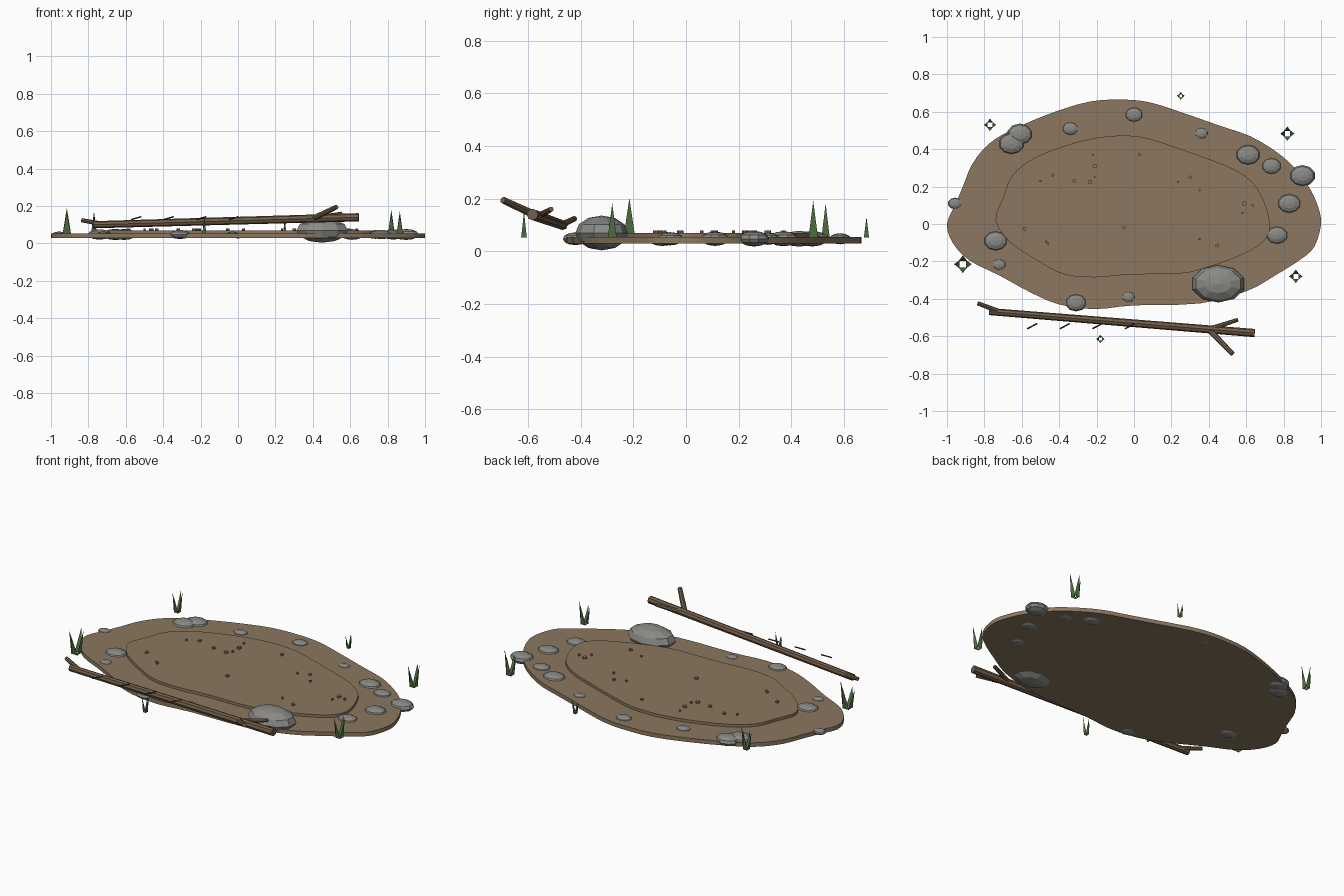
import bpy
import bmesh
import math
from mathutils import Vector

cube = bpy.data.objects.get("Cube")
if cube:
    bpy.data.objects.remove(cube, do_unlink=True)


def material(name, rgb):
    mat = bpy.data.materials.new(name)
    mat.use_nodes = True
    color = (*rgb, 1.0)
    mat.diffuse_color = color
    mat.node_tree.nodes["Principled BSDF"].inputs["Base Color"].default_value = color
    return mat


SOIL = material("brown soil", (0.26, 0.185, 0.115))
STONE = material("grey stone", (0.25, 0.25, 0.235))
WOOD = material("brown wood", (0.17, 0.11, 0.065))
TWIG = material("dark bark", (0.07, 0.05, 0.035))
GRASS = material("green grass", (0.09, 0.18, 0.06))


def finish(bm, name, mat):
    mesh = bpy.data.meshes.new(name)
    bm.to_mesh(mesh)
    bm.free()
    mesh.materials.append(mat)
    obj = bpy.data.objects.new(name, mesh)
    bpy.context.collection.objects.link(obj)
    return obj


def smooth_loop(points, steps=3):
    """Closed Catmull-Rom loop through the given points."""
    pts = [Vector(p) for p in points]
    count = len(pts)
    loop = []
    for i in range(count):
        a, b, c, d = (pts[(i + k) % count] for k in (-1, 0, 1, 2))
        for s in range(steps):
            t = s / steps
            loop.append(0.5 * (2 * b + (c - a) * t + (2 * a - 5 * b + 4 * c - d) * t ** 2
                               + (3 * b - a - 3 * c + d) * t ** 3))
    return loop


def slab(name, outline, bottom, top, mat):
    bm = bmesh.new()
    face = bm.faces.new([bm.verts.new((p.x, p.y, bottom)) for p in smooth_loop(outline)])
    extruded = bmesh.ops.extrude_face_region(bm, geom=[face])
    verts = [v for v in extruded["geom"] if isinstance(v, bmesh.types.BMVert)]
    bmesh.ops.translate(bm, vec=(0, 0, top - bottom), verts=verts)
    bmesh.ops.recalc_face_normals(bm, faces=bm.faces)
    return finish(bm, name, mat)


def stone(name, center, radii):
    bm = bmesh.new()
    bmesh.ops.create_uvsphere(bm, u_segments=10, v_segments=6, radius=1)
    bmesh.ops.scale(bm, vec=radii, verts=bm.verts)
    bmesh.ops.translate(bm, vec=center, verts=bm.verts)
    return finish(bm, name, STONE)


def rod(name, start, end, r1, r2, mat, sides=8):
    start, end = Vector(start), Vector(end)
    axis = end - start
    bm = bmesh.new()
    bmesh.ops.create_cone(bm, cap_ends=True, segments=sides, radius1=r1, radius2=r2,
                          depth=axis.length)
    bmesh.ops.rotate(bm, verts=bm.verts, cent=(0, 0, 0),
                     matrix=axis.to_track_quat("Z", "Y").to_matrix())
    bmesh.ops.translate(bm, vec=(start + end) / 2, verts=bm.verts)
    return finish(bm, name, mat)


def grass_tuft(name, x, y, height, spread):
    # Four flat blades around a square, each leaning outward
    bm = bmesh.new()
    for i in range(4):
        angle = i * math.pi / 2
        out = Vector((math.cos(angle), math.sin(angle), 0))
        side = Vector((-out.y, out.x, 0))
        base = Vector((x, y, 0.052)) + out * spread * 0.35
        tip = base + out * spread * 0.6 + Vector((0, 0, height * (1 - 0.08 * i)))
        bm.faces.new([bm.verts.new(p) for p in
                      (base - side * spread * 0.45, base + side * spread * 0.45, tip)])
    return finish(bm, name, GRASS)


# Ground: wide bank with a raised inner bed
BANK = [(1, 0), (0.985, 0.09), (0.94, 0.19), (0.86, 0.3), (0.755, 0.39), (0.62, 0.47),
        (0.46, 0.525), (0.245, 0.6), (0.085, 0.65), (-0.05, 0.665), (-0.235, 0.655),
        (-0.45, 0.59), (-0.66, 0.5), (-0.78, 0.425), (-0.865, 0.32), (-0.915, 0.2),
        (-0.955, 0.105), (-1, 0), (-0.97, -0.1), (-0.88, -0.195), (-0.72, -0.275),
        (-0.555, -0.365), (-0.4, -0.43), (-0.21, -0.455), (0, -0.435), (0.35, -0.425),
        (0.6, -0.36), (0.755, -0.275), (0.89, -0.19), (0.965, -0.12)]
BED = [(0.725, 0.02), (0.66, 0.19), (0.54, 0.29), (0.35, 0.365), (0.165, 0.43),
       (0.03, 0.467), (-0.13, 0.47), (-0.315, 0.435), (-0.53, 0.355), (-0.65, 0.26),
       (-0.7, 0.14), (-0.74, 0.02), (-0.66, -0.1), (-0.5, -0.205), (-0.37, -0.27),
       (-0.21, -0.285), (-0.02, -0.27), (0.245, -0.265), (0.38, -0.235),
       (0.565, -0.17), (0.7, -0.085)]
slab("ground_bank", BANK, 0.03, 0.054, SOIL)
slab("raised_bed", BED, 0.05, 0.07, SOIL)

# Boulder and edge stones: x, y, radius
stone("boulder", (0.45, -0.32, 0.07), (0.145, 0.1, 0.066))
STONES = [(-0.61, 0.48, 0.07), (-0.655, 0.43, 0.072), (-0.34, 0.51, 0.045),
          (0, 0.585, 0.05), (0.36, 0.485, 0.038), (0.61, 0.37, 0.068),
          (0.735, 0.31, 0.055), (0.9, 0.258, 0.07), (0.83, 0.11, 0.065),
          (0.765, -0.06, 0.06), (-0.74, -0.09, 0.066), (-0.72, -0.217, 0.038),
          (-0.31, -0.42, 0.058), (-0.03, -0.39, 0.037), (-0.957, 0.11, 0.038)]
for i, (x, y, r) in enumerate(STONES):
    stone(f"edge_stone_{i + 1}", (x, y, 0.048), (r, r * 0.82, r * 0.42))

# Small flat pebbles on the bed: x, y, radius
PEBBLES = [(-0.22, 0.37, 0.005), (0.03, 0.37, 0.008), (-0.21, 0.31, 0.012),
           (-0.21, 0.25, 0.006), (-0.32, 0.23, 0.01), (-0.235, 0.225, 0.012),
           (-0.435, 0.26, 0.009), (-0.5, 0.23, 0.006), (0.3, 0.25, 0.009),
           (0.235, 0.225, 0.006), (0.35, 0.18, 0.006), (0.59, 0.11, 0.012),
           (0.635, 0.1, 0.007), (0.58, 0.06, 0.006), (0.35, -0.08, 0.006),
           (0.445, -0.115, 0.01), (-0.055, -0.02, 0.01), (-0.585, -0.025, 0.01),
           (-0.47, -0.095, 0.007), (-0.46, -0.105, 0.007)]
for i, (x, y, r) in enumerate(PEBBLES):
    rod(f"pebble_{i + 1}", (x, y, 0.068), (x, y, 0.08), r, r, SOIL)

# Fallen log with branches and loose bark slivers
rod("log_trunk", (-0.775, -0.468, 0.1), (0.645, -0.583, 0.14), 0.019, 0.022, WOOD)
rod("log_end_branch", (-0.72, -0.468, 0.103), (-0.835, -0.424, 0.124), 0.013, 0.011, WOOD)
rod("log_back_branch", (0.4, -0.563, 0.133), (0.555, -0.512, 0.16), 0.014, 0.01, WOOD)
rod("log_front_branch", (0.4, -0.563, 0.133), (0.527, -0.695, 0.195), 0.016, 0.013, WOOD)
for i in range(4):
    x = -0.57 + i * 0.174
    rod(f"bark_sliver_{i + 1}", (x, -0.56, 0.128), (x + 0.052, -0.532, 0.143),
        0.004, 0.004, TWIG, 4)

# Grass tufts around the bank: x, y, height, spread
TUFTS = [(-0.77, 0.53, 0.13, 0.035), (0.25, 0.685, 0.08, 0.022),
         (0.82, 0.483, 0.14, 0.04), (-0.915, -0.215, 0.15, 0.05),
         (0.865, -0.28, 0.13, 0.038), (-0.18, -0.615, 0.1, 0.024)]
for i, tuft in enumerate(TUFTS):
    grass_tuft(f"grass_tuft_{i + 1}", *tuft)
